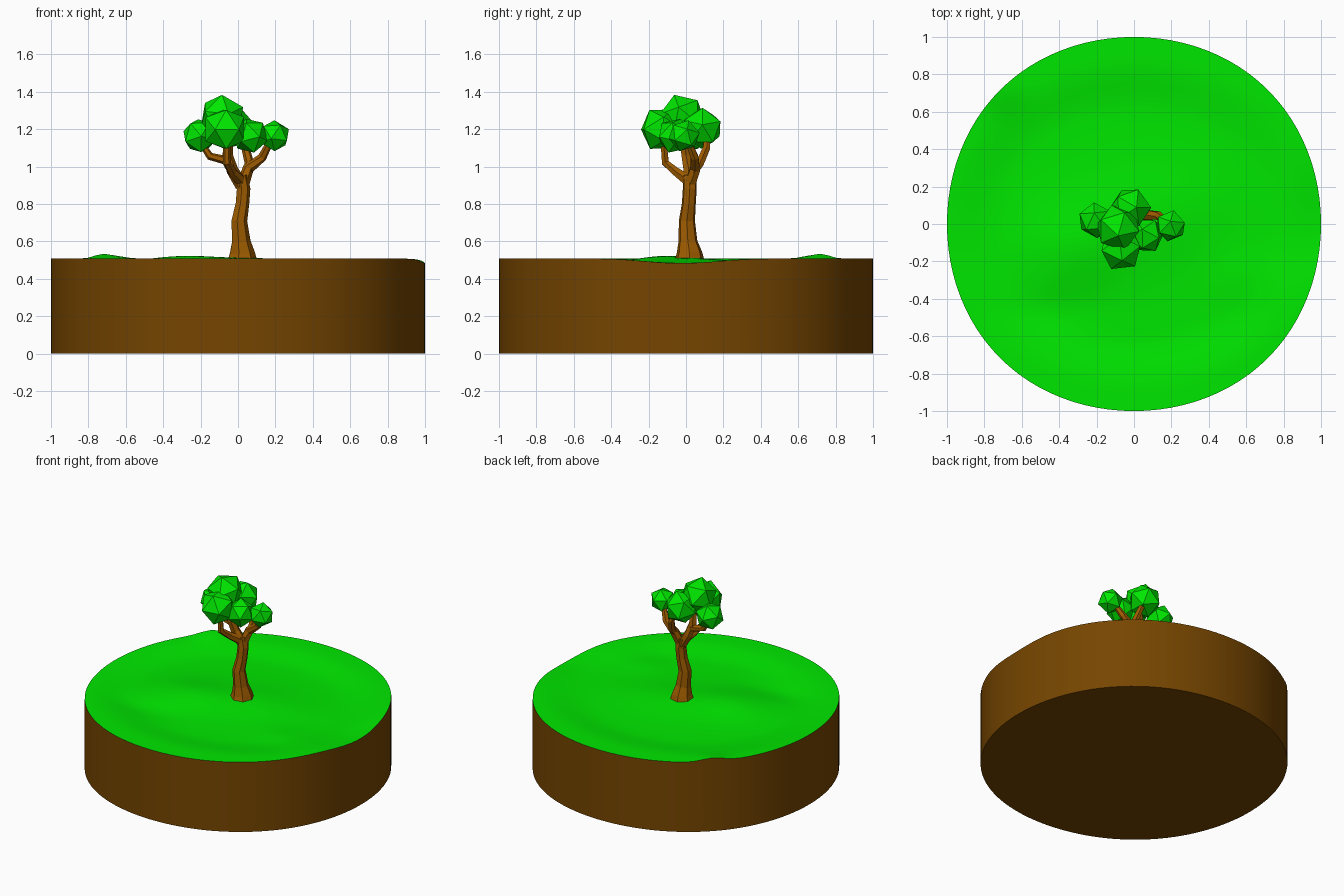
import bpy, bmesh, math
from mathutils import Vector, Matrix

if "Cube" in bpy.data.objects:
    bpy.data.objects.remove(bpy.data.objects["Cube"])


def material(name, color):
    m = bpy.data.materials.new(name)
    m.diffuse_color = (*color, 1)
    m.use_nodes = True
    m.node_tree.nodes["Principled BSDF"].inputs["Base Color"].default_value = m.diffuse_color
    return m


SOIL = material("soil", (0.18, 0.06, 0.0))
BARK = material("bark", (0.34, 0.105, 0.0))
GRASS = material("grass", (0.0, 0.8, 0.0))
LEAF = material("leaf", (0.0, 0.8, 0.0))


def finish(bm, name, mat, smooth=False):
    bmesh.ops.recalc_face_normals(bm, faces=bm.faces)
    me = bpy.data.meshes.new(name)
    bm.to_mesh(me)
    bm.free()
    me.materials.append(mat)
    ob = bpy.data.objects.new(name, me)
    bpy.context.collection.objects.link(ob)
    if smooth:
        bpy.context.view_layer.objects.active = ob
        ob.select_set(True)
        bpy.ops.object.shade_smooth_by_angle(angle=math.radians(35))
        ob.select_set(False)
    return ob


# Rolling ground: (x, y, height, radius x, radius y)
HILLS = [(-0.30, -0.12, 0.036, 0.28, 0.22), (0.12, 0.05, 0.026, 0.35, 0.25),
         (-0.72, 0.72, 0.026, 0.10, 0.10), (0.60, -0.30, 0.012, 0.20, 0.15),
         (1.0, -0.03, -0.024, 0.14, 0.27), (-0.42, -0.45, -0.010, 0.25, 0.10)]


def ground(x, y):
    # Sunken middle that climbs to the rim, mostly at front and back
    t = min(max((math.hypot(0.85 * x, y) - 0.60) / 0.28, 0), 1)
    t = t * t * (3 - 2 * t)
    return 0.508 - 0.026 * (1 - t) + sum(
        a * math.exp(-((x - cx) / rx) ** 2 - ((y - cy) / ry) ** 2)
        for cx, cy, a, rx, ry in HILLS)


SEG = 96


def rim(bm, r, z=None):
    """Loop of a circle that bulges very slightly at the diagonals."""
    loop = []
    for i in range(SEG):
        a = 2 * math.pi * i / SEG
        k = r * (1 + 0.013 * math.sin(2 * a) ** 2)
        x, y = k * math.cos(a), k * math.sin(a)
        h = z
        if z is None:
            h = ground(x, y)
            if r > 0.99:
                h = max(h, 0.508) if x < 0.8 else h + 0.508 - ground(0, math.copysign(1, y))
        loop.append(bm.verts.new((x, y, h)))
    return loop


def bridge(bm, a, b):
    n = len(a)
    for i in range(n):
        bm.faces.new((a[i], a[(i + 1) % n], b[(i + 1) % n], b[i]))


# Soil block: the wall follows the ground's rim, with a flat underside
bm = bmesh.new()
low, high = rim(bm, 1, 0), rim(bm, 1)
bm.faces.new(low)
bridge(bm, low, high)
finish(bm, "soil_base", SOIL, True)

# Grass surface
bm = bmesh.new()
rings = [rim(bm, k / 24) for k in range(1, 25)]
centre = bm.verts.new((0, 0, ground(0, 0)))
for a, b in zip(rings, rings[1:]):
    bridge(bm, a, b)
for i in range(SEG):
    bm.faces.new((centre, rings[0][i], rings[0][(i + 1) % SEG]))
ob = finish(bm, "grass", GRASS, True)
if ob.data.polygons[0].normal.z < 0:
    ob.data.flip_normals()


def limb(name, path, sides=6):
    """Faceted tube through (x, y, z, radius) points."""
    bm = bmesh.new()
    pts = [Vector(p[:3]) for p in path]
    loops = []
    for i, p in enumerate(pts):
        t = (pts[min(i + 1, len(pts) - 1)] - pts[max(i - 1, 0)]).normalized()
        u = (Vector((1, 0, 0)) - t * t.x).normalized()
        v = t.cross(u)
        loops.append([bm.verts.new(p + path[i][3] * (u * math.cos(2 * math.pi * k / sides)
                      + v * math.sin(2 * math.pi * k / sides))) for k in range(sides)])
    for a, b in zip(loops, loops[1:]):
        bridge(bm, a, b)
    bm.faces.new(loops[0])
    bm.faces.new(loops[-1])
    finish(bm, name, BARK)


# Trunk and branches
limb("trunk", [(0.02, 0.018, 0.50, 0.082), (0.02, 0.018, 0.54, 0.07), (0.015, 0.01, 0.60, 0.052),
               (0.005, 0.005, 0.71, 0.044), (0.022, 0.015, 0.80, 0.038),
               (0.028, 0.02, 0.88, 0.038), (0.015, 0.02, 0.95, 0.038)], 7)
limb("branch_right", [(0.025, 0.02, 0.90, 0.034), (0.055, 0.05, 0.99, 0.031),
                      (0.13, 0.045, 1.05, 0.024), (0.175, 0.01, 1.14, 0.018)])
limb("branch_back", [(0.055, 0.04, 0.97, 0.026), (0.06, 0.075, 1.02, 0.025),
                     (0.04, 0.11, 1.10, 0.022), (0.0, 0.11, 1.18, 0.016)])
limb("branch_middle", [(0.02, 0.02, 0.90, 0.036), (-0.03, 0.015, 0.98, 0.032),
                       (-0.055, 0.0, 1.06, 0.028), (-0.05, -0.02, 1.20, 0.022)])
limb("branch_front", [(0.02, 0.02, 0.92, 0.034), (-0.03, -0.05, 0.97, 0.026),
                      (-0.06, -0.11, 1.02, 0.022), (-0.06, -0.12, 1.13, 0.018)])
limb("branch_left", [(-0.05, 0.01, 1.03, 0.024), (-0.15, 0.01, 1.055, 0.021),
                     (-0.20, 0.02, 1.13, 0.016)])

# Foliage clumps: x, y, z, radius
CLUMPS = [(-0.085, -0.02, 1.265, 0.126), (-0.205, 0.02, 1.165, 0.096),
          (0.195, -0.01, 1.165, 0.086), (-0.07, -0.13, 1.20, 0.122),
          (-0.02, 0.085, 1.205, 0.114), (0.065, -0.06, 1.165, 0.098)]
for i, (x, y, z, r) in enumerate(CLUMPS):
    bm = bmesh.new()
    turn = Matrix.Rotation(0.9 * i, 4, 'Z') @ Matrix.Rotation(0.35 + 0.4 * i, 4, 'X')
    bmesh.ops.create_icosphere(bm, subdivisions=1, radius=r,
                               matrix=Matrix.Translation((x, y, z)) @ turn)
    finish(bm, f"foliage_{i + 1}", LEAF)
